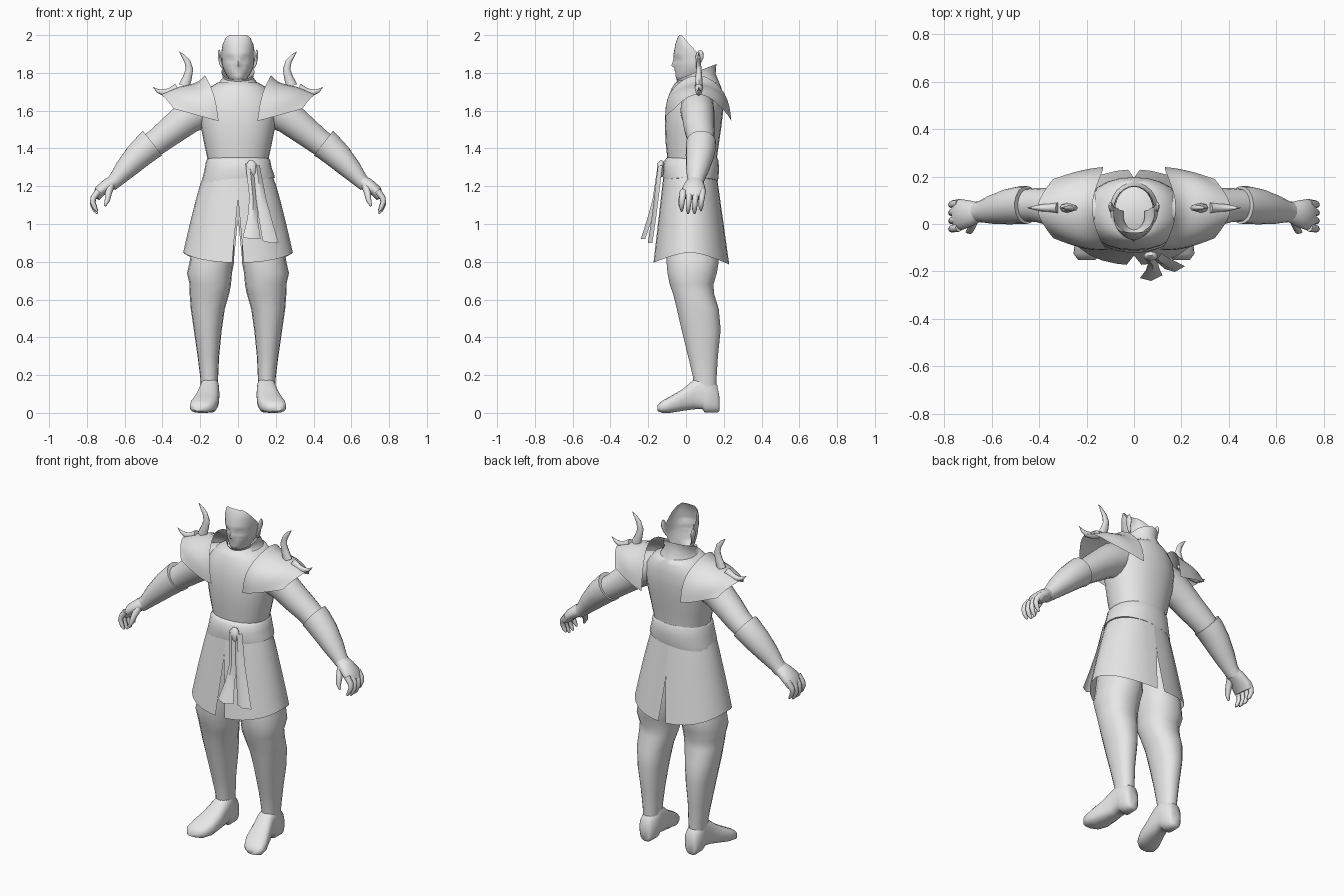
import bpy, bmesh, math
from mathutils import Vector as V

grey = bpy.data.materials.new("light_grey")
grey.diffuse_color = (0.8, 0.8, 0.8, 1)


def loft(name, rows, closed=True, caps=True, mirror=False, subsurf=0, angle=60):
    """Skin a list of equally long point rows."""
    n = len(rows[0])
    bm = bmesh.new()
    vs = [[bm.verts.new(p) for p in r] for r in rows]
    for a, b in zip(vs, vs[1:]):
        for i in range(n if closed else n - 1):
            j = (i + 1) % n
            bm.faces.new((a[i], a[j], b[j], b[i]))
    if closed and caps:
        bm.faces.new(vs[0])
        bm.faces.new(vs[-1])
    bmesh.ops.recalc_face_normals(bm, faces=bm.faces)
    me = bpy.data.meshes.new(name)
    bm.to_mesh(me)
    bm.free()
    me.materials.append(grey)
    ob = bpy.data.objects.new(name, me)
    bpy.context.collection.objects.link(ob)
    bpy.ops.object.select_all(action='DESELECT')
    ob.select_set(True)
    bpy.context.view_layer.objects.active = ob
    bpy.ops.object.shade_smooth_by_angle(angle=math.radians(angle))
    if mirror:
        m = ob.modifiers.new("mirror", 'MIRROR')
        m.use_mirror_merge = False
    if subsurf:
        s = ob.modifiers.new("smooth", 'SUBSURF')
        s.levels = s.render_levels = subsurf
        s.boundary_smooth = 'PRESERVE_CORNERS'
    return ob


def ring(c, u, v, n=18, p=1.0):
    """Superellipse around c with half axes u and v."""
    c, u, v = V(c), V(u), V(v)
    f = lambda k: math.copysign(abs(k) ** p, k)
    return [c + u * f(math.cos(2 * math.pi * i / n)) + v * f(math.sin(2 * math.pi * i / n))
            for i in range(n)]


def zring(z, x0, x1, y0, y1, n=18, p=0.9):
    return ring(((x0 + x1) / 2, (y0 + y1) / 2, z), ((x1 - x0) / 2, 0, 0), (0, (y1 - y0) / 2, 0), n, p)


def tube(name, pts, n=14, mirror=True, caps=True):
    """Tube along (x, y, z, radius in y, radius across)."""
    rows = []
    for i, (x, y, z, ry, rz) in enumerate(pts):
        t = (V(pts[min(i + 1, len(pts) - 1)][:3]) - V(pts[max(i - 1, 0)][:3])).normalized()
        w = t.cross(V((0, 1, 0))).normalized()
        rows.append(ring((x, y, z), w.cross(t) * ry, w * rz, n))
    return loft(name, rows, mirror=mirror, caps=caps)


# Torso and standing collar
loft("torso", [zring(z, -x, x, a, b, 24) for z, x, a, b in (
    (1.30, .155, -.095, .16), (1.36, .165, -.10, .165), (1.43, .18, -.108, .175),
    (1.52, .198, -.112, .188), (1.60, .208, -.108, .197), (1.67, .195, -.095, .197),
    (1.72, .155, -.075, .188), (1.75, .105, -.055, .175))])
loft("collar", [ring((0, .06, 1.745), (.105, 0, 0), (0, .118, 0), 24),
                ring((0, .055, 1.775), (.08, 0, 0), (0, .102, .02), 24),
                ring((0, .055, 1.805), (.088, 0, 0), (0, .106, .042), 24)], caps=False)

# Tilted waist wrap
belt = [zring(z, -x, x, a, b, 24) for z, x, a, b in (
    (1.352, .158, -.10, .165), (1.335, .17, -.115, .172), (1.29, .178, -.122, .175),
    (1.245, .192, -.122, .172), (1.225, .195, -.118, .168))]
for k, row in enumerate(belt):
    for p in row:
        p.z += p.x * .10 * k / 4
loft("belt", belt)

# Skirt half with front and back slits
skirt = []
for r in range(9):
    f = r / 8
    row = []
    for i in range(15):
        t = math.pi * i / 14
        s, c = math.sin(t), math.cos(t)
        low = .85 - (.055 if c > 0 else .065) * abs(c) ** 1.5
        z = 1.25 + (low - 1.25) * f
        x = (.185 + .105 * f ** .85) * s ** .9
        y = .022 - (.142 + .052 * f) * c if c > 0 else .022 - (.142 + .065 * f) * c
        gap = max(0, 1.14 - z) * .09 if c > 0 else max(0, 1.03 - z) * .1
        row.append((max(x, gap), y, z))
    skirt.append(row)
loft("skirt", skirt, closed=False, mirror=True)

# Sash knot and hanging ribbons
tube("sash_knot", [(.07, -.125, 1.335, .01, .012), (.07, -.135, 1.315, .02, .03),
                   (.075, -.135, 1.275, .018, .026), (.08, -.13, 1.25, .008, .015)], 10, False)
for name, rows in (
        ("ribbon_inner", ((.04, .085, -.138, 1.31), (.06, .10, -.165, 1.13), (.05, .105, -.195, 1.02), (.025, .12, -.228, .92))),
        ("ribbon_outer", ((.08, .115, -.136, 1.31), (.095, .15, -.158, 1.13), (.11, .18, -.172, 1.02), (.13, .215, -.19, .90)))):
    loft(name, [[(a, y, z + .01), ((a + b) / 2, y - .012, z), (b, y + .012, z)]
                for a, b, y, z in rows], closed=False)

# Legs and boots
loft("leg", [zring(*q) for q in (
    (1.10, .02, .17, -.07, .13), (.95, .02, .235, -.10, .165), (.80, .02, .256, -.105, .175),
    (.74, .032, .27, -.10, .165), (.68, .037, .256, -.088, .147), (.63, .047, .256, -.07, .15),
    (.55, .07, .25, -.05, .175), (.44, .086, .234, -.025, .185), (.30, .10, .214, .01, .17),
    (.19, .105, .20, .036, .163), (.10, .11, .195, .04, .16))], mirror=True)
loft("boot", [ring(((a + b) / 2, y, (c + d) / 2), ((b - a) / 2, 0, 0), (0, 0, (d - c) / 2), 18, .75)
              for y, a, b, c, d in (
    (.178, .125, .178, .01, .08), (.165, .108, .195, 0, .15), (.10, .10, .20, 0, .20),
    (.085, .10, .20, .02, .20), (.04, .098, .206, .018, .175), (-.02, .10, .228, .01, .125),
    (-.08, .108, .25, 0, .09), (-.125, .13, .255, 0, .065), (-.152, .165, .235, .01, .04))], mirror=True)

# Arms with flared forearm guards
tube("upper_arm", [(.12, .06, 1.64, .085, .08), (.21, .06, 1.60, .09, .10), (.27, .065, 1.56, .085, .088),
                   (.34, .07, 1.505, .08, .08), (.41, .08, 1.45, .072, .072), (.49, .078, 1.39, .066, .066)], 18)
tube("forearm", [(.452, .08, 1.428, .08, .084), (.475, .08, 1.41, .08, .08), (.53, .073, 1.36, .075, .073),
                 (.60, .06, 1.287, .06, .057), (.645, .052, 1.235, .045, .042), (.675, .05, 1.205, .042, .036)], 18)

# Hands
tube("palm", [(.655, .05, 1.225, .042, .036), (.69, .045, 1.205, .055, .036),
              (.73, .04, 1.175, .066, .032), (.752, .037, 1.14, .06, .022)])
for i in range(4):
    y, d = .087 - .034 * i, (.015, 0, 0, .012)[i]
    tube("finger_%d" % (i + 1), [
        (.738, y, 1.175, .018, .018), (.765, y - .003, 1.14, .016, .016),
        (.77, y - .006, 1.105 + d, .014, .014), (.758, y - .008, 1.075 + d, .012, .012),
        (.745, y - .008, 1.055 + d, .005, .005)], 8)
tube("thumb", [(.675, .02, 1.205, .022, .022), (.685, -.01, 1.165, .019, .018),
               (.692, -.028, 1.125, .015, .014), (.705, -.034, 1.095, .005, .006)], 8)

# Shoulder guards: arches running from the neck out to the arm
loft("shoulder_guard", [
    [(.103, -.105, 1.545), (.122, -.115, 1.70), (.20, .065, 1.83), (.13, .225, 1.70), (.13, .24, 1.545)],
    [(.16, -.115, 1.56), (.185, -.11, 1.69), (.235, .065, 1.765), (.19, .22, 1.69), (.18, .235, 1.555)],
    [(.25, -.095, 1.585), (.285, -.075, 1.69), (.32, .065, 1.755), (.285, .205, 1.69), (.25, .22, 1.58)],
    [(.34, -.06, 1.61), (.38, -.01, 1.665), (.42, .065, 1.695), (.38, .14, 1.665), (.34, .19, 1.61)],
], closed=False, mirror=True, subsurf=2, angle=180)
tube("upper_horn", [(.285, .068, 1.73, .02, .03), (.268, .068, 1.775, .018, .024), (.257, .068, 1.82, .014, .02),
                    (.268, .068, 1.86, .011, .016), (.29, .068, 1.89, .007, .01), (.31, .068, 1.912, .001, .001)], 8)
tube("lower_horn", [(.32, .068, 1.72, .022, .025), (.36, .068, 1.70, .018, .02), (.395, .068, 1.695, .014, .017),
                    (.425, .068, 1.705, .008, .01), (.45, .068, 1.725, .001, .001)], 8)

# Face shell, open at the back, running down into the neck
face = []
for z, w, yf, yb, bump in (
        (2.0, .045, -.036, -.026, 0), (1.985, .066, -.045, -.01, 0), (1.95, .082, -.057, .02, 0),
        (1.91, .088, -.064, .058, 0), (1.892, .088, -.067, .066, 0), (1.875, .087, -.06, .07, .005),
        (1.855, .086, -.06, .07, .012), (1.838, .083, -.058, .07, .02), (1.825, .079, -.057, .07, .004),
        (1.81, .073, -.058, .068, .002), (1.80, .068, -.055, .066, 0), (1.785, .06, -.056, .06, 0),
        (1.765, .045, -.05, .055, 0), (1.752, .046, -.025, .055, 0), (1.70, .06, -.02, .06, 0)):
    row = []
    for i in range(17):
        t = math.pi * (i - 8) / 16
        y = yb + (yf - yb) * math.cos(t) ** .85
        if i == 8:
            y -= bump                       # nose ridge
        if abs(i - 8) in (2, 3) and 1.87 < z < 1.88:
            y += .008                       # eye sockets
        row.append((w * math.sin(t), y, z))
    face.append(row)
loft("face", face, closed=False)
tube("ear", [(.082, .06, 1.825, .006, .005), (.092, .066, 1.85, .012, .008), (.098, .072, 1.885, .022, .009),
             (.10, .076, 1.91, .016, .007), (.10, .078, 1.922, .004, .003)], 10)
